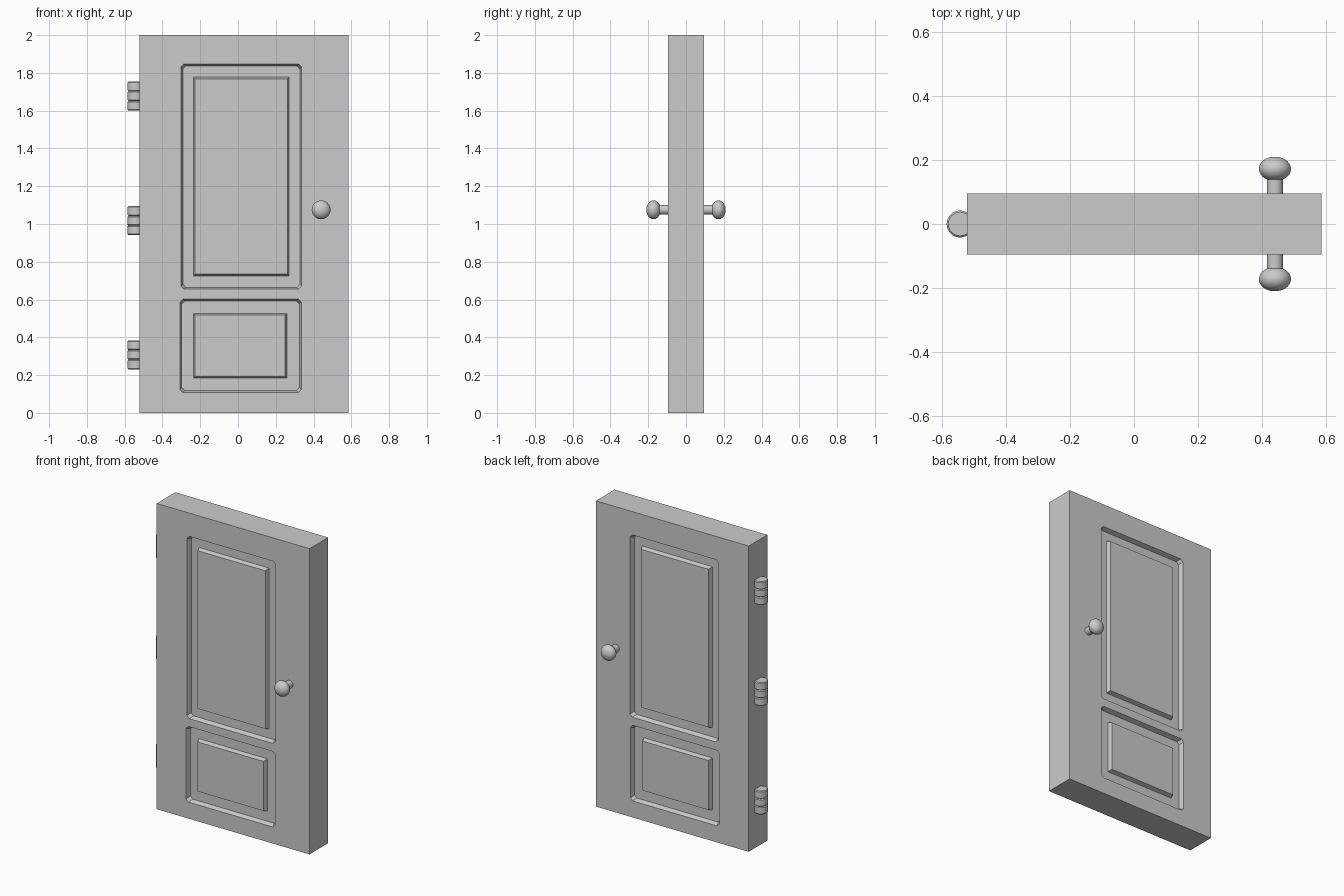
import bpy, bmesh, math
from mathutils import Matrix

if "Cube" in bpy.data.objects:
    bpy.data.objects.remove(bpy.data.objects["Cube"])

HALF = 0.096      # half thickness of the door
DEPTH = 0.03      # depth of the panel recesses


def new_object(name, bm):
    bmesh.ops.recalc_face_normals(bm, faces=bm.faces)
    mesh = bpy.data.meshes.new(name)
    bm.to_mesh(mesh)
    bm.free()
    ob = bpy.data.objects.new(name, mesh)
    bpy.context.collection.objects.link(ob)
    return ob


def outline(x0, x1, z0, z1, c):
    """Rectangle with clipped corners."""
    return [(x0 + c, z0), (x1 - c, z0), (x1, z0 + c), (x1, z1 - c),
            (x1 - c, z1), (x0 + c, z1), (x0, z1 - c), (x0, z0 + c)]


def tapered_panel(name, rect, clip, layers):
    """Loft of the outline through (y, inset) layers."""
    bm = bmesh.new()
    x0, x1, z0, z1 = rect
    loops = []
    for y, i in layers:
        pts = outline(x0 + i, x1 - i, z0 + i, z1 - i, clip)
        loops.append([bm.verts.new((x, y, z)) for x, z in pts])
    for a, b in zip(loops, loops[1:]):
        for k in range(8):
            bm.faces.new((a[k], a[(k + 1) % 8], b[(k + 1) % 8], b[k]))
    bm.faces.new(loops[0])
    bm.faces.new(loops[-1])
    return new_object(name, bm)


def smooth(ob):
    bpy.ops.object.select_all(action='DESELECT')
    ob.select_set(True)
    bpy.context.view_layer.objects.active = ob
    bpy.ops.object.shade_smooth_by_angle(angle=math.radians(35))


def lathe(name, profile, matrix, steps=32):
    """Spin (radius, height) points around local z."""
    bm = bmesh.new()
    vs = [bm.verts.new((r, 0, h)) for r, h in profile]
    es = [bm.edges.new(p) for p in zip(vs, vs[1:])]
    bmesh.ops.spin(bm, geom=vs + es, cent=(0, 0, 0), axis=(0, 0, 1),
                   angle=math.tau, steps=steps, use_duplicate=False)
    bmesh.ops.remove_doubles(bm, verts=bm.verts, dist=1e-5)
    bm.transform(matrix)
    ob = new_object(name, bm)
    smooth(ob)
    return ob


# Door slab
bm = bmesh.new()
bmesh.ops.create_cube(bm, size=1, matrix=Matrix.Translation((0.032, 0, 1))
                      @ Matrix.Diagonal((1.106, 2 * HALF, 2, 1)))
door = new_object("door_slab", bm)

# Recesses and raised panels on both faces
recesses = {"upper": (-0.302, 0.337, 0.655, 1.847),
            "lower": (-0.308, 0.335, 0.108, 0.602)}
fields = {"upper": (-0.237, 0.272, 0.724, 1.778),
          "lower": (-0.237, 0.260, 0.183, 0.527)}
for side, s in (("front", -1), ("back", 1)):
    for part, rect in recesses.items():
        cut = tapered_panel("cutter", rect, 0.016,
                            [(s * (HALF + 0.02), 0), (s * HALF, 0),
                             (s * (HALF - DEPTH), 0.01)])
        cut.hide_render = True
        mod = door.modifiers.new("recess", 'BOOLEAN')
        mod.operation = 'DIFFERENCE'
        mod.solver = 'EXACT'
        mod.object = cut
        bpy.context.view_layer.objects.active = door
        bpy.ops.object.modifier_apply(modifier=mod.name)
        bpy.data.objects.remove(cut)
        tapered_panel(f"{part}_panel_{side}", fields[part], 0.001,
                      [(s * (HALF - DEPTH - 0.002), 0),
                       (s * (HALF - 0.004), 0.01)])

# Knobs: stem and flattened ball
ball = [(0.05 * math.cos(a), 0.172 + 0.038 * math.sin(a))
        for a in (math.radians(-60 + 150 * k / 14) for k in range(15))]
knob_profile = [(0.025, HALF - 0.01), (0.025, ball[0][1])] + ball
for side, s in (("front", 1), ("back", -1)):
    lathe(f"knob_{side}", knob_profile,
          Matrix.Translation((0.44, 0, 1.075))
          @ Matrix.Rotation(s * math.pi / 2, 4, 'X'))

# Hinges: three stacked knuckles with eased rims
R, H, B = 0.042, 0.051, 0.005
knuckle = [(0, 0), (R - B, 0), (R, B), (R, H - B), (R - B, H), (0, H)]
for n, z in enumerate((0.231, 0.941, 1.601)):
    for k in range(3):
        lathe(f"hinge_{n + 1}_knuckle_{k + 1}", knuckle,
              Matrix.Translation((-0.543, 0, z + k * H)))
